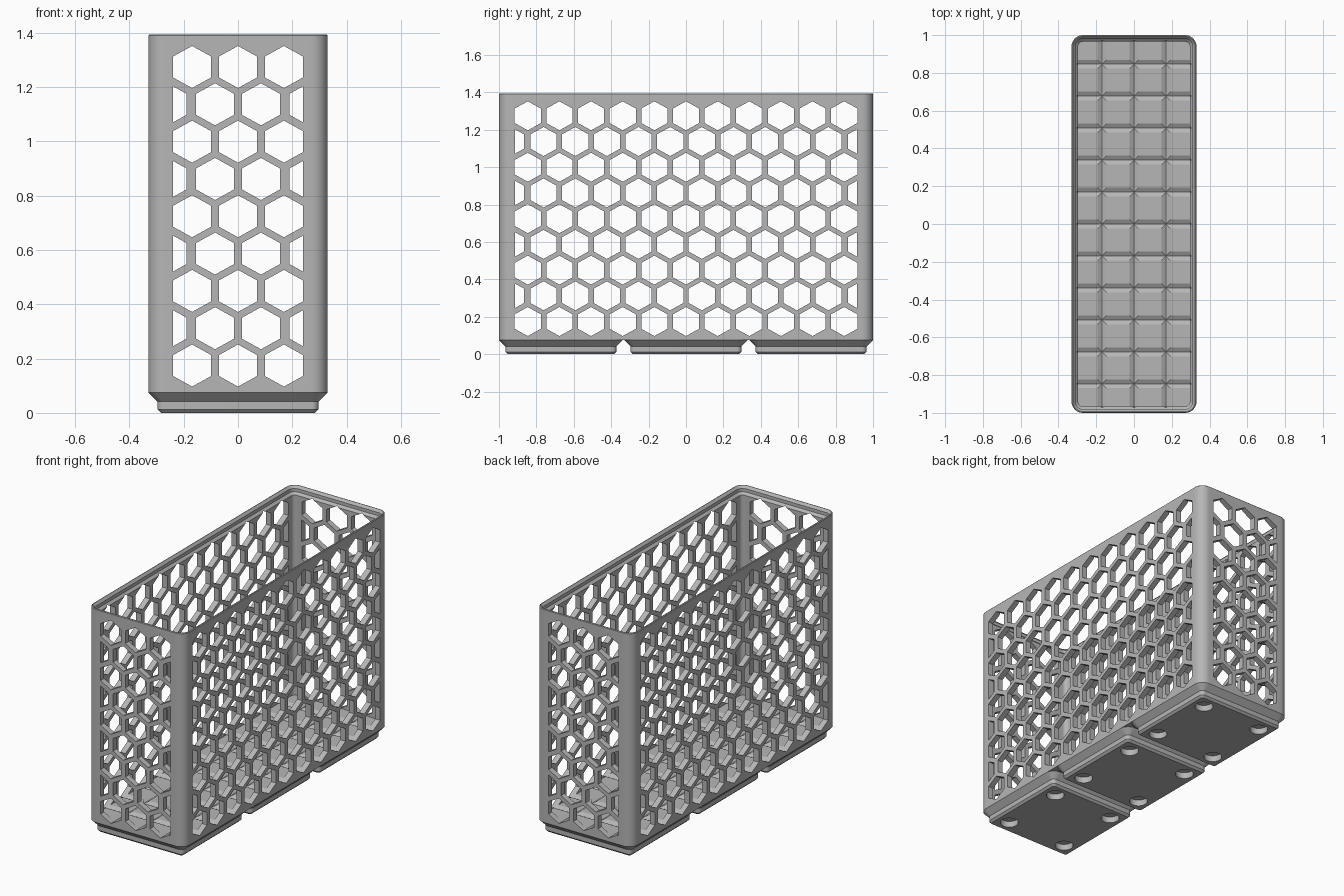
import bpy, bmesh, math

if "Cube" in bpy.data.objects:
    bpy.data.objects.remove(bpy.data.objects["Cube"])

HX, HY, R = 0.3307, 1.0, 0.0598      # outer half sizes and corner radius
FOOT_TOP, FLOOR, TOP = 0.0757, 0.110, 1.395
PITCH = 0.6693                       # spacing of the feet

grey = bpy.data.materials.new("grey_plastic")
grey.diffuse_color = (0.47, 0.47, 0.47, 1)
grey.use_nodes = True
grey.node_tree.nodes["Principled BSDF"].inputs["Base Color"].default_value = grey.diffuse_color


def make_object(name, bm):
    bmesh.ops.recalc_face_normals(bm, faces=bm.faces)
    mesh = bpy.data.meshes.new(name)
    bm.to_mesh(mesh)
    bm.free()
    mesh.materials.append(grey)
    ob = bpy.data.objects.new(name, mesh)
    bpy.context.collection.objects.link(ob)
    return ob


def ring(bm, hx, hy, r, z, cy=0, seg=8):
    """Rounded rectangle of vertices."""
    verts = []
    for k, (sx, sy) in enumerate([(1, 1), (-1, 1), (-1, -1), (1, -1)]):
        for i in range(seg + 1):
            a = math.pi / 2 * (k + i / seg)
            verts.append(bm.verts.new((sx * (hx - r) + r * math.cos(a),
                                       cy + sy * (hy - r) + r * math.sin(a), z)))
    return verts


def loft(name, hx, hy, profile, cy=0):
    """Closed solid through rounded rectangles given as (inset, z)."""
    bm = bmesh.new()
    rings = [ring(bm, hx - d, hy - d, max(R - d, 0.01), z, cy) for d, z in profile]
    n = len(rings[0])
    for a, b in zip(rings, rings[1:]):
        for i in range(n):
            bm.faces.new((a[i], a[(i + 1) % n], b[(i + 1) % n], b[i]))
    bm.faces.new(rings[0][::-1])
    bm.faces.new(rings[-1])
    return make_object(name, bm)


def prism(bm, front, back):
    """Solid between two matching outlines."""
    a = [bm.verts.new(p) for p in front]
    b = [bm.verts.new(p) for p in back]
    bm.faces.new(a)
    bm.faces.new(b[::-1])
    for i in range(len(a)):
        j = (i + 1) % len(a)
        bm.faces.new((a[i], b[i], b[j], a[j]))


def cut(ob, cutter):
    mod = ob.modifiers.new("cut", 'BOOLEAN')
    mod.operation = 'DIFFERENCE'
    mod.solver = 'EXACT'
    mod.object = cutter
    bpy.context.view_layer.objects.active = ob
    bpy.ops.object.modifier_apply(modifier=mod.name)
    bpy.data.objects.remove(cutter)


def finish(ob):
    bpy.ops.object.select_all(action='DESELECT')
    ob.select_set(True)
    bpy.context.view_layer.objects.active = ob
    bpy.ops.object.shade_smooth_by_angle(angle=math.radians(20))


def hex_cutter(name, count, limit, place):
    """Honeycomb of prisms; offset rows end in clipped half cells."""
    step, w, h = 0.1692, 0.0700, 0.0775
    bm = bmesh.new()
    for row in range(9):
        z = 0.1745 + row * 0.1375
        n = count - row % 2
        cells = []
        for i in range(n):
            c = (i - (n - 1) / 2) * step
            cells.append([(c, z + h), (c - w, z + h / 2), (c - w, z - h / 2),
                          (c, z - h), (c + w, z - h / 2), (c + w, z + h / 2)])
        if row % 2:
            inner = (n + 1) / 2 * step - w + 0.006
            rise = h / 2 * (1 + (limit - inner) / w)
            for s in (-1, 1):
                cells.append([(s * inner, z + h / 2), (s * inner, z - h / 2),
                              (s * limit, z - rise), (s * limit, z + rise)])
        for cell in cells:
            prism(bm, [place(u, v, -1) for u, v in cell],
                  [place(u, v, 1) for u, v in cell])
    ob = make_object(name, bm)
    ob.hide_render = True
    return ob


# Basket: outer wall, stepped rim, inner wall and floor
basket = loft("basket", HX, HY, [
    (0, FOOT_TOP), (0, TOP - 0.004), (0.004, TOP), (0.007, TOP), (0.020, 1.380),
    (0.020, 1.360), (0.035, 1.346), (0.035, FLOOR)])

# Honeycomb openings through the long and short walls
cut(basket, hex_cutter("side_cutter", 11, 0.914, lambda u, v, s: (s * 0.5, u, v)))
cut(basket, hex_cutter("end_cutter", 3, 0.240, lambda u, v, s: (u, s * 1.2, v)))
finish(basket)

# Three stepped feet, each with four round pockets underneath
for k in (-1, 0, 1):
    cy = k * PITCH
    foot = loft("foot", HX, HX, [
        (0.047, 0), (0.0343, 0.0127), (0.0343, 0.0414), (0, FOOT_TOP)], cy)
    bm = bmesh.new()
    for sx in (-1, 1):
        for sy in (-1, 1):
            circle = [(sx * 0.207 + 0.052 * math.cos(i * math.pi / 16),
                       cy + sy * 0.207 + 0.052 * math.sin(i * math.pi / 16))
                      for i in range(32)]
            prism(bm, [(x, y, -0.05) for x, y in circle],
                  [(x, y, 0.038) for x, y in circle])
    cut(foot, make_object("pocket_cutter", bm))
    finish(foot)
